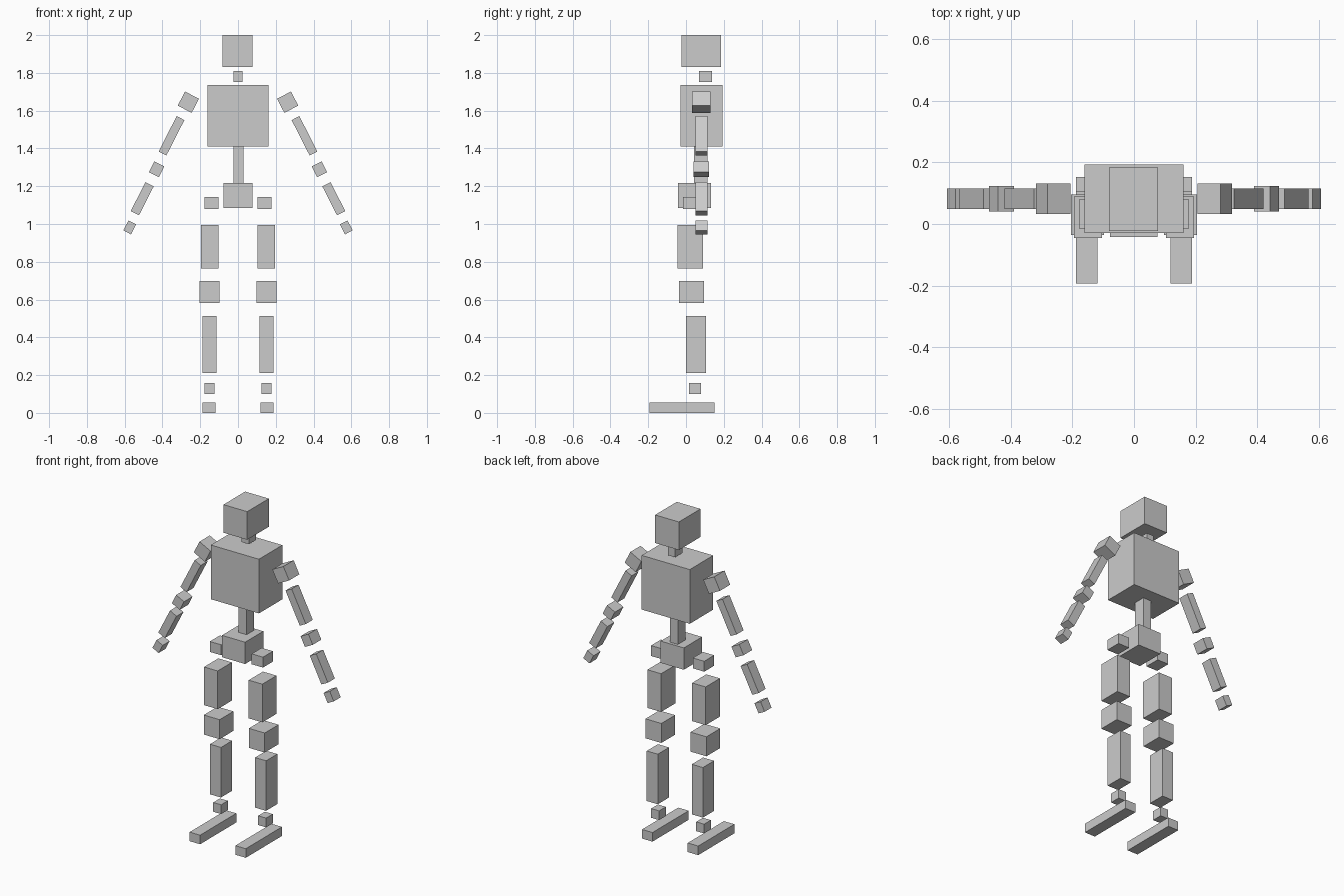
import bpy
import math

old = bpy.data.objects.get("Cube")
if old:
    bpy.data.objects.remove(old, do_unlink=True)

# One plain grey for the whole figure
grey = bpy.data.materials.new("plain grey")
grey.use_nodes = True
colour = (0.6, 0.6, 0.6, 1)
grey.diffuse_color = colour
grey.node_tree.nodes["Principled BSDF"].inputs["Base Color"].default_value = colour


def block(name, centre, size, tilt=0):
    """Add a box, tilted about the y axis by some degrees."""
    bpy.ops.mesh.primitive_cube_add(size=1, location=centre)
    ob = bpy.context.object
    ob.name = ob.data.name = name
    ob.scale = size
    ob.rotation_euler.y = math.radians(tilt)
    ob.data.materials.append(grey)


def span(name, x, y, z):
    """Add an upright box from its ranges on the three axes."""
    ranges = (x, y, z)
    block(name, [(a + b) / 2 for a, b in ranges], [b - a for a, b in ranges])


# Head and torso
span("head", (-0.081, 0.078), (-0.023, 0.184), (1.83, 2.0))
span("neck", (-0.024, 0.024), (0.07, 0.138), (1.753, 1.81))
span("chest", (-0.161, 0.161), (-0.03, 0.194), (1.409, 1.737))
span("spine", (-0.025, 0.028), (0.042, 0.114), (1.217, 1.409))
span("pelvis", (-0.078, 0.077), (-0.042, 0.132), (1.085, 1.217))

# Leg parts: x, y and z ranges on the left side
legs = {
    "hip": ((0.102, 0.178), (-0.015, 0.08), (1.08, 1.143)),
    "thigh": ((0.104, 0.195), (-0.046, 0.09), (0.765, 0.996)),
    "knee": ((0.098, 0.204), (-0.036, 0.096), (0.581, 0.699)),
    "shin": ((0.114, 0.188), (0.0, 0.107), (0.21, 0.513)),
    "ankle": ((0.124, 0.177), (0.016, 0.08), (0.101, 0.157)),
    "foot": ((0.118, 0.188), (-0.194, 0.152), (0.0, 0.055)),
}

# Arm parts: x, z, width, depth, length
arms = {
    "shoulder": (0.263, 1.645, 0.083, 0.098, 0.084),
    "upper_arm": (0.352, 1.467, 0.046, 0.066, 0.21),
    "elbow": (0.431, 1.29, 0.059, 0.082, 0.064),
    "forearm": (0.507, 1.134, 0.049, 0.066, 0.172),
    "hand": (0.573, 0.982, 0.046, 0.066, 0.06),
}

for side, s in (("left", 1), ("right", -1)):
    for part, (x, y, z) in legs.items():
        span(f"{side}_{part}", sorted(s * v for v in x), y, z)
    for part, (x, z, width, depth, length) in arms.items():
        block(f"{side}_{part}", (s * x, 0.082, z), (width, depth, length), -27 * s)
